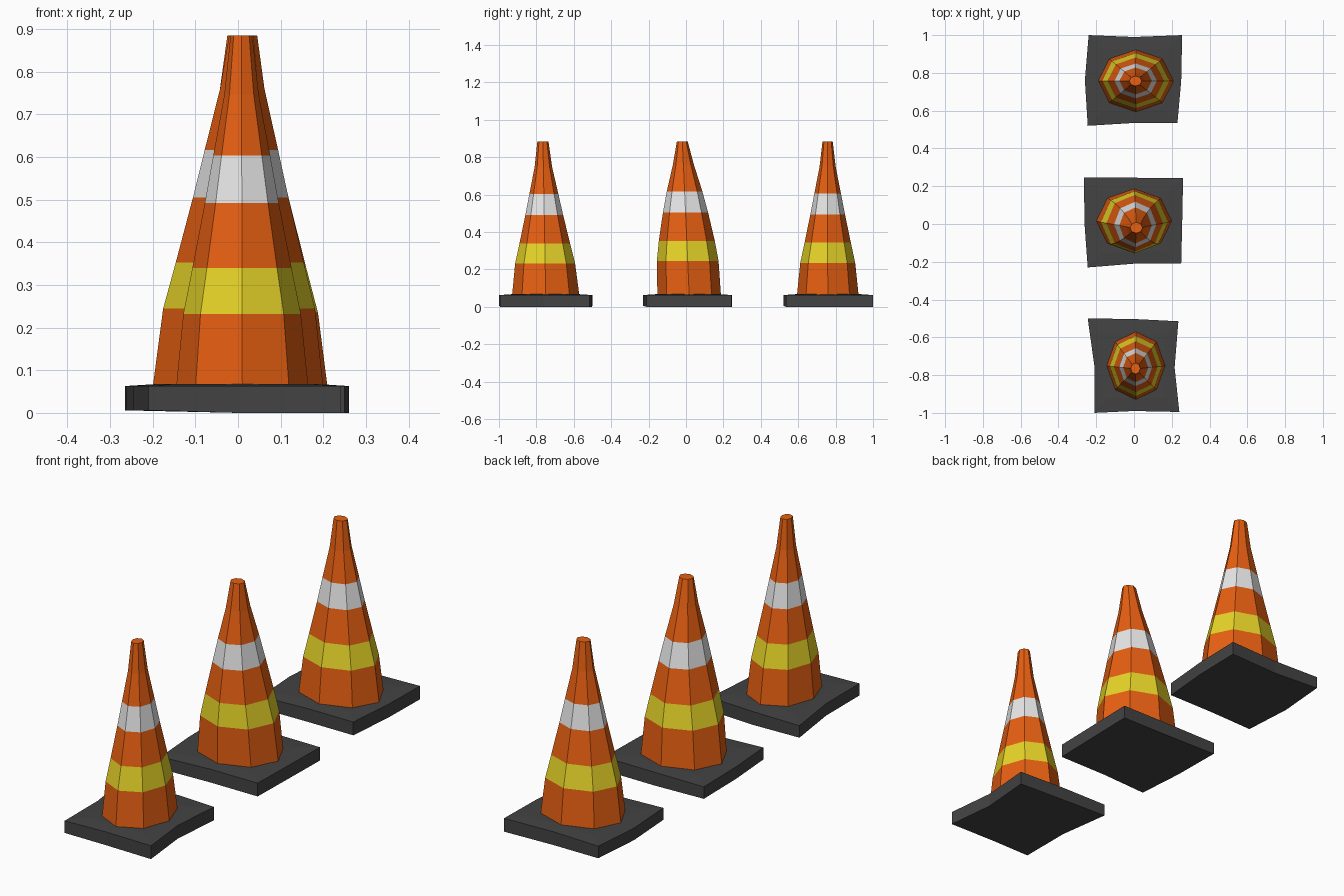
import bpy, bmesh, math

if "Cube" in bpy.data.objects:
    bpy.data.objects.remove(bpy.data.objects["Cube"])


def material(name, rgb):
    m = bpy.data.materials.new(name)
    m.diffuse_color = (*rgb, 1)
    m.use_nodes = True
    m.node_tree.nodes["Principled BSDF"].inputs["Base Color"].default_value = m.diffuse_color
    return m


ORANGE = material("orange", (0.81, 0.117, 0.006))
YELLOW = material("yellow", (0.80, 0.66, 0.021))
WHITE = material("white", (0.80, 0.80, 0.80))
BLACK = material("black", (0.056, 0.056, 0.056))


def loft(name, rings, mats, bands, cap_bottom):
    """Skin a stack of rings; bands gives the material index per level."""
    bm = bmesh.new()
    loops = [[bm.verts.new(p) for p in ring] for ring in rings]
    n = len(loops[0])
    for level, (a, b) in enumerate(zip(loops, loops[1:])):
        for i in range(n):
            j = (i + 1) % n
            f = bm.faces.new((a[i], a[j], b[j], b[i]))
            f.material_index = bands[level]
    bm.faces.new(loops[-1])
    if cap_bottom:
        bm.faces.new(loops[0][::-1])
    bmesh.ops.recalc_face_normals(bm, faces=bm.faces)
    me = bpy.data.meshes.new(name)
    bm.to_mesh(me)
    bm.free()
    for m in mats:
        me.materials.append(m)
    ob = bpy.data.objects.new(name, me)
    bpy.context.collection.objects.link(ob)


HEIGHTS = (0.06, 0.235, 0.343, 0.495, 0.607, 0.75, 0.885)
STRIPES = (0, 1, 0, 2, 0, 0)  # orange, yellow, orange, white, orange

# name, radii, base centre, top centre, stripe lift, x profile, y profile
STRAIGHT = (1, 0.89, 0.75, 0.56, 0.43, 0.26, 0.165)
BULGED = (1, 0.97, 0.88, 0.71, 0.56, 0.33, 0.17)
CONES = [
    ("front", 0.155, 0.18, (0.01, -0.75), (0.008, -0.765), -0.003, STRAIGHT, STRAIGHT),
    ("middle", 0.20, 0.17, (0.0, 0.017), (0.012, -0.02), 0.01, STRAIGHT, BULGED),
    ("back", 0.20, 0.165, (0.01, 0.758), (0.008, 0.757), 0.0, STRAIGHT, STRAIGHT),
]

# slightly warped square outlines, counter-clockwise from the front left corner
PLATES = {
    "front": [(-.21, -1), (0, -.99), (.24, -.995), (.215, -.76),
              (.235, -.515), (0, -.503), (-.245, -.50), (-.21, -.75)],
    "middle": [(-.245, -.23), (0, -.21), (.25, -.21), (.255, 0),
               (.26, .243), (0, .245), (-.265, .245), (-.262, 0)],
    "back": [(-.245, .52), (0, .535), (.23, .535), (.25, .76),
             (.255, 1), (0, .99), (-.24, 1), (-.26, .76)],
}

for name, rx, ry, base, top, lift, px, py in CONES:
    # Eight-sided striped cone
    rings = []
    for k, z in enumerate(HEIGHTS):
        t = (z - HEIGHTS[0]) / (HEIGHTS[-1] - HEIGHTS[0])
        cx = base[0] + (top[0] - base[0]) * t
        cy = base[1] + (top[1] - base[1]) * t
        dz = lift if 0 < k < 6 else 0
        rings.append([(cx + rx * px[k] * math.cos(i * math.pi / 4),
                       cy + ry * py[k] * math.sin(i * math.pi / 4),
                       z + dz) for i in range(8)])
    loft(name + "_cone", rings, (ORANGE, YELLOW, WHITE), STRIPES, False)

    # Rubber base plate
    outline = PLATES[name]
    mid = (0, sum(p[1] for p in outline) / 8)
    lip = [(mid[0] + (x - mid[0]) * 0.7, mid[1] + (y - mid[1]) * 0.7, 0.068)
           for x, y in outline]
    loft(name + "_base", [[(x, y, 0.006 if x < 0 else 0.0) for x, y in outline],
                          [(x, y, 0.063) for x, y in outline], lip],
         (BLACK,), (0, 0), True)
